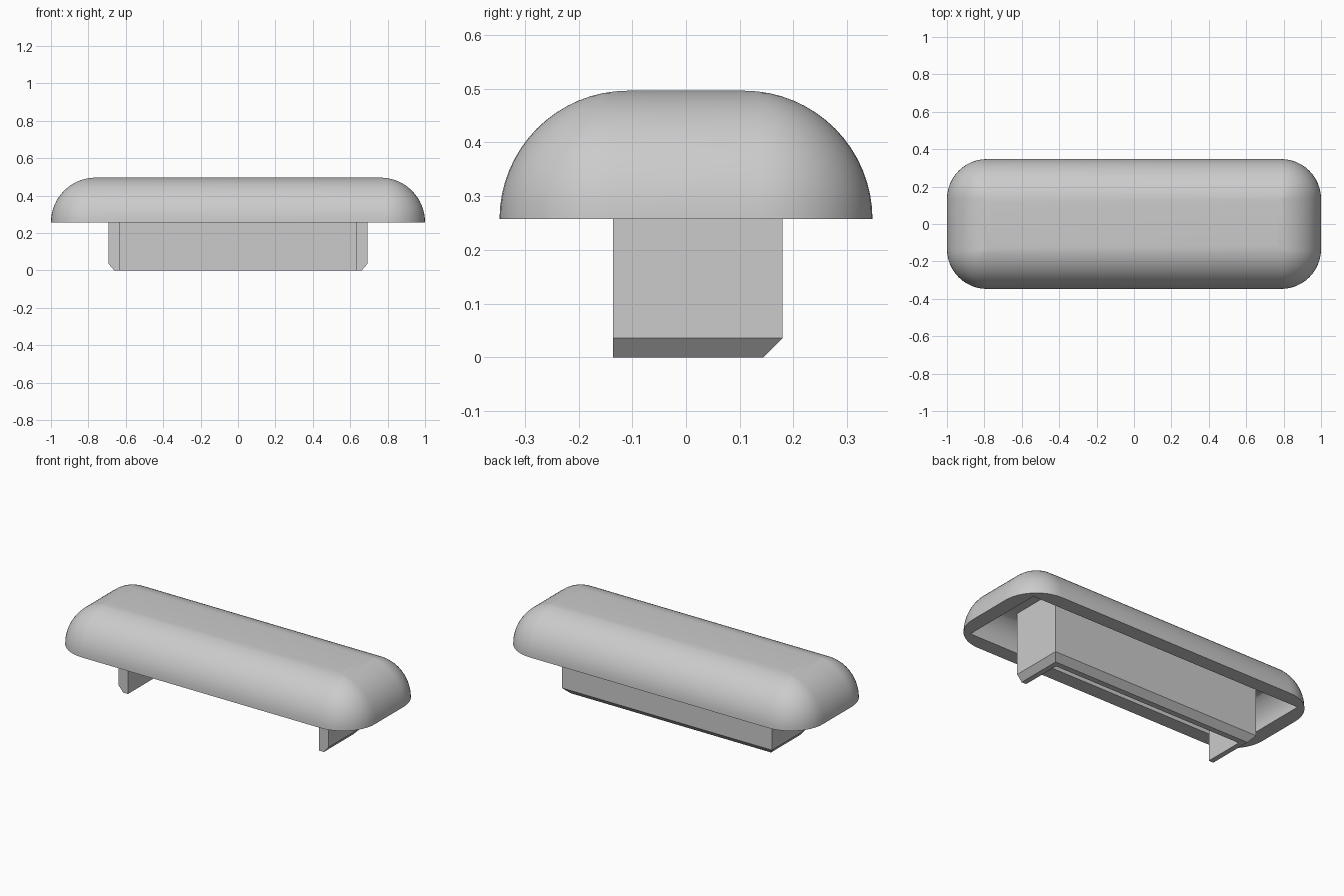
import bpy, bmesh
from math import sin, cos, pi

if "Cube" in bpy.data.objects:
    bpy.data.objects.remove(bpy.data.objects["Cube"], do_unlink=True)

grey = bpy.data.materials.new("plain grey")
grey.use_nodes = True
colour = (0.6, 0.6, 0.6, 1)
grey.diffuse_color = colour
grey.node_tree.nodes["Principled BSDF"].inputs["Base Color"].default_value = colour

RIM, HEIGHT = 0.257, 0.239      # underside of the cap and its dome height
HALF_X, HALF_Y = 1.0, 0.347
CORNER = 0.213                  # plan corner radius
WALL = 0.088                    # shell thickness
STEPS = 16


def rounded_ring(hx, hy, radius, z, n=12):
    """Rounded rectangle, counter-clockwise, always with the same point count."""
    radius = max(radius, 0)
    points = []
    for k, (sx, sy) in enumerate([(1, 1), (-1, 1), (-1, -1), (1, -1)]):
        for i in range(n + 1):
            a = (k + i / n) * pi / 2
            points.append((sx * (hx - radius) + radius * cos(a),
                           sy * (hy - radius) + radius * sin(a), z))
    return points


def dome_rings(hx, hy, corner, fillet):
    """Rings rising along a quarter-circle edge."""
    rings = []
    for i in range(STEPS + 1):
        t = i / STEPS * pi / 2
        inset = fillet * (1 - cos(t))
        rings.append(rounded_ring(hx - inset, hy - inset, corner - inset,
                                  RIM + fillet * sin(t)))
    return rings


def loft(name, rings, smooth=False):
    """Skin successive rings and close both ends."""
    bm = bmesh.new()
    loops = [[bm.verts.new(p) for p in ring] for ring in rings]
    count = len(loops[0])
    for low, high in zip(loops, loops[1:]):
        for i in range(count):
            j = (i + 1) % count
            bm.faces.new((low[i], low[j], high[j], high[i]))
    bm.faces.new(loops[0][::-1])
    bm.faces.new(loops[-1])
    bmesh.ops.remove_doubles(bm, verts=bm.verts[:], dist=0.0001)
    bmesh.ops.recalc_face_normals(bm, faces=bm.faces[:])
    mesh = bpy.data.meshes.new(name)
    bm.to_mesh(mesh)
    bm.free()
    mesh.materials.append(grey)
    obj = bpy.data.objects.new(name, mesh)
    bpy.context.collection.objects.link(obj)
    if smooth:
        bpy.ops.object.select_all(action="DESELECT")
        obj.select_set(True)
        bpy.context.view_layer.objects.active = obj
        bpy.ops.object.shade_smooth_by_angle(angle=pi / 6)
    return obj


# Hollow cap: square-cornered inside, across the rim, then the rounded outside
inner = dome_rings(HALF_X - WALL, HALF_Y - WALL, 0, HEIGHT - WALL)
outer = dome_rings(HALF_X, HALF_Y, CORNER, HEIGHT)
loft("cap", inner[::-1] + outer, smooth=True)

# U-shaped mounting wall, open at the front, chamfered along its outer foot
LEG_X, FRONT, BACK = 0.693, -0.136, 0.18
LEG_THICK, BACK_THICK = 0.062, 0.07
CHAMFER_X, CHAMFER_Y, CHAMFER_Z = 0.031, 0.036, 0.036


def u_ring(inset_x, inset_y, z):
    x, y = LEG_X - inset_x, BACK - inset_y
    ix, iy = LEG_X - LEG_THICK, BACK - BACK_THICK
    right = [(x, FRONT, z), (x, y, z)]
    left = [(-ix, FRONT, z), (-ix, iy, z)]
    return (right + [(-px, py, pz) for px, py, pz in right[::-1]]
            + left + [(-px, py, pz) for px, py, pz in left[::-1]])


loft("mounting_wall", [u_ring(CHAMFER_X, CHAMFER_Y, 0),
                       u_ring(0, 0, CHAMFER_Z), u_ring(0, 0, 0.43)])
